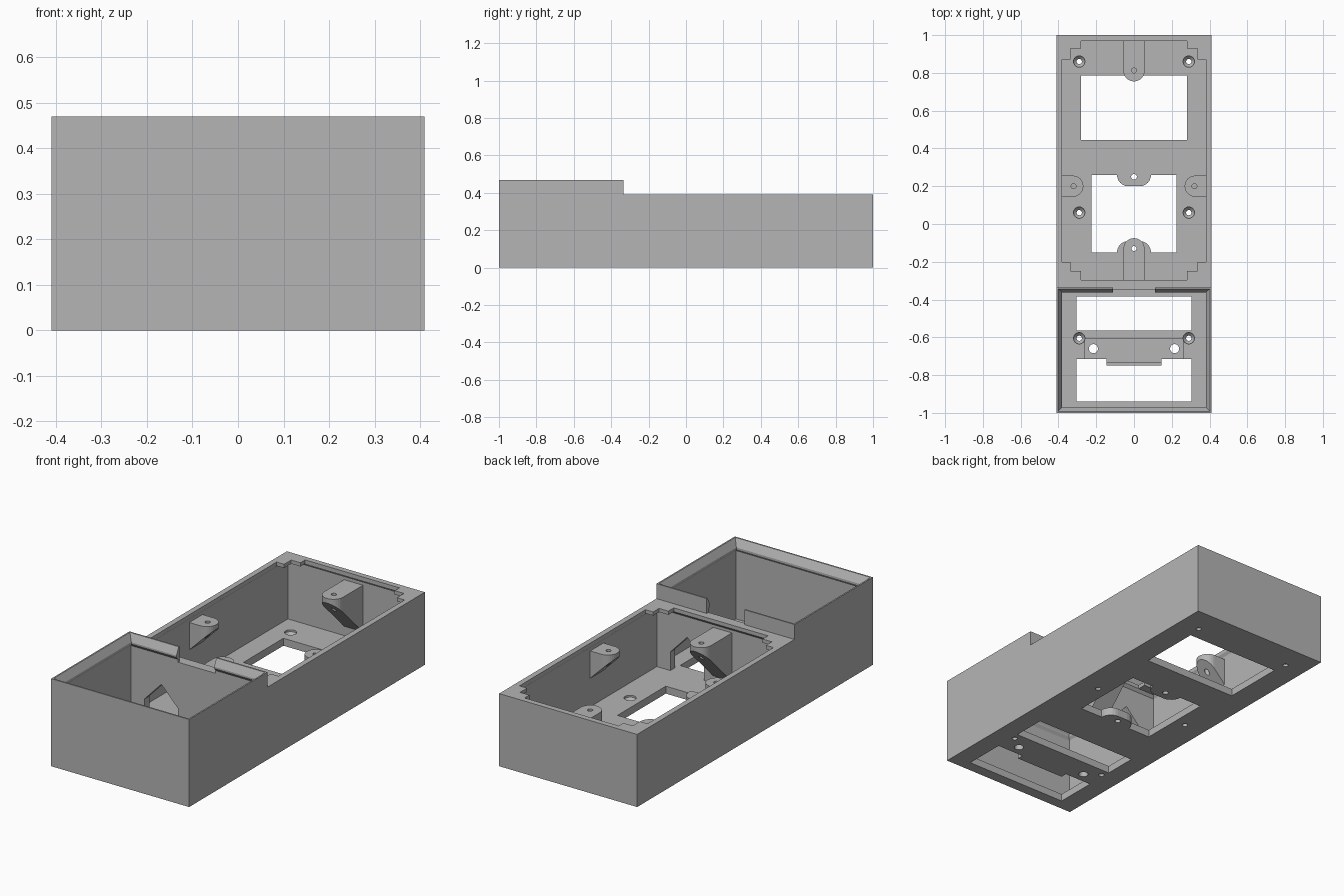
import bpy, bmesh, math
from mathutils import Matrix

cube = bpy.data.objects.get("Cube")
if cube:
    bpy.data.objects.remove(cube)

grey = bpy.data.materials.new("plain grey")
grey.use_nodes = True
grey.diffuse_color = (0.46, 0.46, 0.46, 1)
grey.node_tree.nodes["Principled BSDF"].inputs["Base Color"].default_value = (0.46, 0.46, 0.46, 1)

FLOOR = 0.04
LOW, HIGH = 0.39, 0.47


def loft(name, rings):
    """Closed solid through rings that have the same number of points."""
    bm = bmesh.new()
    loops = [[bm.verts.new(p) for p in ring] for ring in rings]
    bm.faces.new(loops[0])
    bm.faces.new(loops[-1])
    for a, b in zip(loops, loops[1:]):
        for i in range(len(a)):
            j = (i + 1) % len(a)
            bm.faces.new((a[i], a[j], b[j], b[i]))
    bmesh.ops.recalc_face_normals(bm, faces=bm.faces)
    mesh = bpy.data.meshes.new(name)
    bm.to_mesh(mesh)
    bm.free()
    mesh.materials.append(grey)
    obj = bpy.data.objects.new(name, mesh)
    bpy.context.collection.objects.link(obj)
    return obj


def prism(name, outline, z0, z1):
    return loft(name, [[(x, y, z) for x, y in outline] for z in (z0, z1)])


def rect(x, y0, y1):
    return [(-x, y0), (x, y0), (x, y1), (-x, y1)]


def circle(x, y, r, n=24):
    return [(x + r * math.cos(2 * math.pi * i / n), y + r * math.sin(2 * math.pi * i / n)) for i in range(n)]


def boolean(target, tool, operation="DIFFERENCE"):
    mod = target.modifiers.new("boolean", "BOOLEAN")
    mod.operation, mod.object, mod.solver = operation, tool, "EXACT"
    bpy.context.view_layer.objects.active = target
    bpy.ops.object.modifier_apply(modifier=mod.name)
    bpy.data.objects.remove(tool)


def cut(target, outline, z0, z1):
    boolean(target, prism("cutter", outline, z0, z1))


def cut_tapered(target, levels):
    boolean(target, loft("cutter", [[(x, y, z) for x, y in o] for o, z in levels]))


# Outer case, extruded across x from its stepped side profile
side = [(-1, 0), (1, 0), (1, LOW), (-0.335, LOW), (-0.335, HIGH), (-1, HIGH)]
case = loft("case", [[(x, y, z) for y, z in side] for x in (-0.41, 0.41)])

# Rear chamber, narrowing under the lip
cut_tapered(case, [(rect(0.39, -0.31, 0.98), FLOOR),
                   (rect(0.39, -0.31, 0.98), 0.355),
                   (rect(0.38, -0.296, 0.97), 0.37)])

# Rear opening with stepped corners
right_edge = [(0.28, -0.296), (0.28, -0.25), (0.335, -0.25), (0.335, -0.2), (0.38, -0.2),
              (0.38, 0.87), (0.335, 0.87), (0.335, 0.93), (0.28, 0.93), (0.28, 0.97)]
cut(case, right_edge + [(-x, y) for x, y in reversed(right_edge)], 0.36, 0.42)

# Front chamber with a lip and a sloped lid seat
cut_tapered(case, [(rect(0.39, -0.98, -0.35), FLOOR),
                   (rect(0.39, -0.98, -0.35), 0.405),
                   (rect(0.38, -0.97, -0.362), 0.42),
                   (rect(0.38, -0.97, -0.362), 0.43),
                   (rect(0.402, -0.992, -0.343), HIGH),
                   (rect(0.402, -0.992, -0.343), 0.5)])
cut(case, rect(0.112, -0.38, -0.32), LOW, 0.5)

# Peaked cable passages through the partition
for s in (-1, 1):
    gable = [(-0.1, FLOOR), (0.1, FLOOR), (0.1, 0.14), (0, 0.245), (-0.1, 0.14)]
    boolean(case, loft("cutter", [[(s * 0.21 + x, y, z) for x, z in gable] for y in (-0.37, -0.3)]))


def tab(y, direction):
    """Rounded tab reaching into the middle window."""
    c = [(0.03 + 0.06 * math.cos(math.radians(a)), 0.06 * math.sin(math.radians(a)))
         for a in range(0, 91, 15)]
    half = [(0.09, -0.02)] + c
    return [(x, y + direction * d) for x, d in half + [(-x, d) for x, d in reversed(half)]]


# Floor windows
cut(case, rect(0.28, 0.445, 0.785), -0.1, 0.1)
cut(case, rect(0.225, -0.15, 0.26), -0.1, 0.1)
cut(case, rect(0.305, -0.565, -0.385), -0.1, 0.1)
front_window = [(-0.305, -0.94), (0.305, -0.94), (0.305, -0.715), (0.145, -0.715),
                (0.145, -0.75), (-0.145, -0.75), (-0.145, -0.715), (-0.305, -0.715)]
cut(case, front_window, -0.1, 0.1)

# Shallow seat with two round holes on the front cross bar
cut(case, rect(0.26, -0.73, -0.61), 0.028, 0.1)
for s in (-1, 1):
    cut(case, circle(s * 0.215, -0.66, 0.024), -0.1, 0.1)

# Countersunk screw holes
for s in (-1, 1):
    for y in (-0.605, 0.06, 0.86):
        cut_tapered(case, [(circle(s * 0.29, y, 0.014), -0.05),
                           (circle(s * 0.29, y, 0.014), 0.014),
                           (circle(s * 0.29, y, 0.03), 0.03),
                           (circle(s * 0.29, y, 0.03), 0.06)])

# Drilled tabs in the middle window
for name, y, direction, hole in (("rear_tab", 0.26, -1, 0.25), ("front_tab", -0.15, 1, -0.13)):
    piece = prism(name, tab(y, direction), 0, FLOOR + 0.004)
    cut(piece, circle(0, hole, 0.015), -0.1, 0.1)
    cut(case, circle(0, hole, 0.015), -0.1, 0.1)


def bracket(name, location, angle, length, hole):
    """Round-nosed screw bracket with a sloped underside, growing along local +y."""
    r, top = 0.056, 0.34
    nose = [(r * math.cos(math.pi * i / 16), length - r + r * math.sin(math.pi * i / 16)) for i in range(17)]
    outline = [(-r, -0.008), (r, -0.008)] + nose
    obj = loft(name, [[(x, y, 0.315 - (length - y)) for x, y in outline],
                      [(x, y, top) for x, y in outline]])
    cut(obj, circle(0, hole, 0.013), 0.0, 0.5)
    obj.data.transform(Matrix.Translation(location) @ Matrix.Rotation(angle, 4, "Z"))


# Screw brackets on the chamber walls
bracket("rear_bracket", (0, 0.98, 0), math.pi, 0.225, 0.167)
bracket("front_bracket", (0, -0.31, 0), 0, 0.235, 0.18)
bracket("left_bracket", (0.39, 0.2, 0), math.pi / 2, 0.122, 0.07)
bracket("right_bracket", (-0.39, 0.2, 0), -math.pi / 2, 0.122, 0.07)
